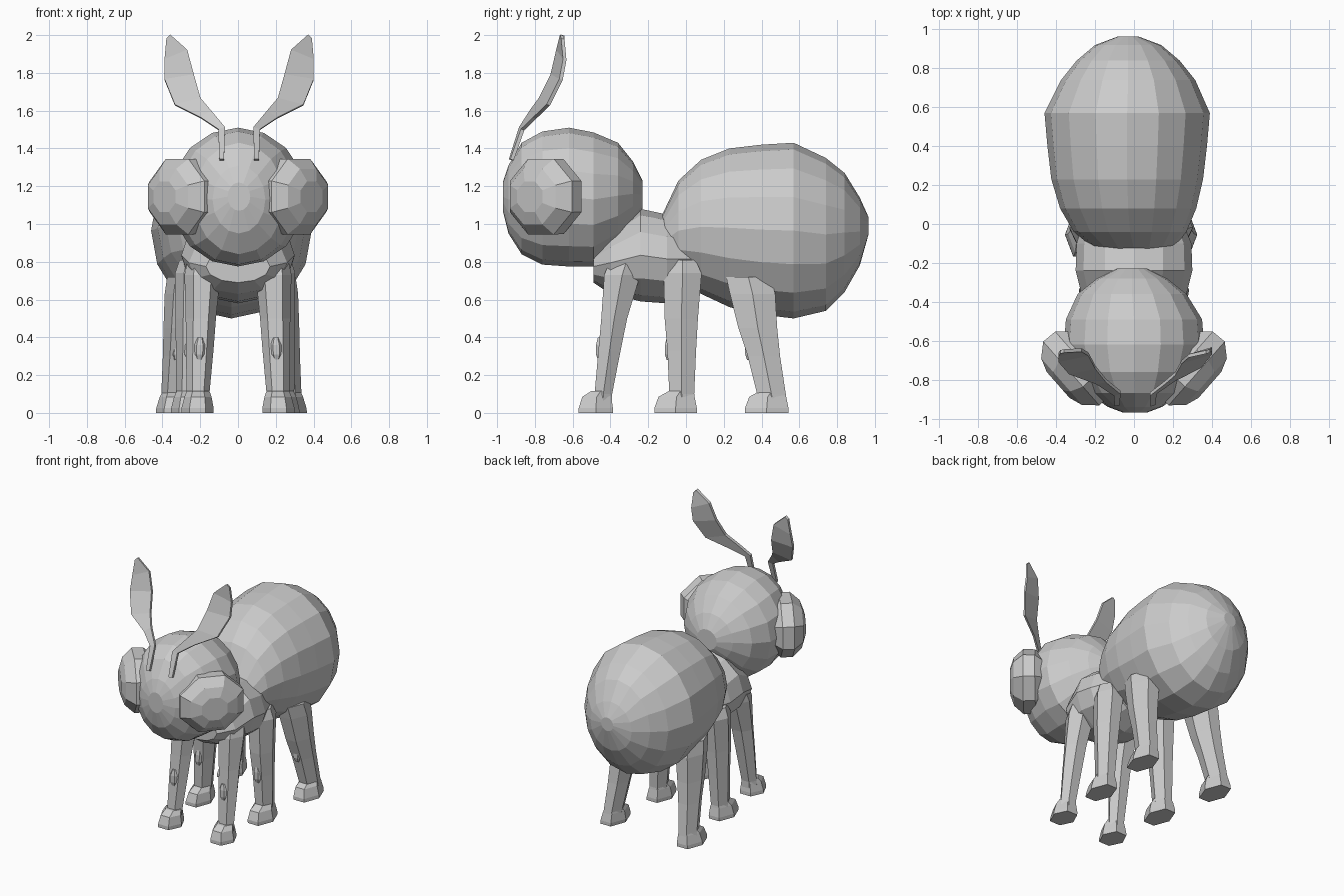
import bpy, bmesh, math
from mathutils import Vector as V

SIDES = (("left", -1), ("right", 1))


def loft(name, rings):
    """Skin a list of equal-length point rings and cap both ends, flat shaded."""
    bm = bmesh.new()
    vs = [[bm.verts.new(p) for p in r] for r in rings]
    n = len(vs[0])
    for a, b in zip(vs, vs[1:]):
        for i in range(n):
            j = (i + 1) % n
            bm.faces.new((a[i], a[j], b[j], b[i]))
    bm.faces.new(vs[0][::-1])
    bm.faces.new(vs[-1])
    bmesh.ops.recalc_face_normals(bm, faces=bm.faces)
    me = bpy.data.meshes.new(name)
    bm.to_mesh(me)
    bm.free()
    ob = bpy.data.objects.new(name, me)
    bpy.context.collection.objects.link(ob)
    return ob


def ring(c, u, v, n, phase=0.0):
    c, u, v = V(c), V(u), V(v)
    angs = [2 * math.pi * (i + phase) / n for i in range(n)]
    return [c + u * math.cos(a) + v * math.sin(a) for a in angs]


def body(name, stations, n=16):
    """Loft along y; station = (y, centre x, half width, z low, z high)."""
    loft(name, [ring((cx, y, (z0 + z1) / 2), (w, 0, 0), (0, 0, (z1 - z0) / 2), n)
                for y, cx, w, z0, z1 in stations])


# Abdomen
body("abdomen", [
    (-0.13, 0.00, 0.20, 0.76, 1.04), (-0.04, -0.02, 0.29, 0.70, 1.23),
    (0.08, -0.03, 0.35, 0.63, 1.34), (0.23, -0.035, 0.39, 0.56, 1.40),
    (0.40, -0.035, 0.41, 0.52, 1.42), (0.57, -0.035, 0.425, 0.50, 1.43),
    (0.74, -0.03, 0.345, 0.54, 1.35), (0.84, -0.03, 0.265, 0.64, 1.27),
    (0.92, -0.03, 0.17, 0.78, 1.14), (0.965, -0.03, 0.05, 0.94, 1.04)])

# Thorax
body("thorax", [
    (-0.49, 0, 0.17, 0.69, 0.86), (-0.40, 0, 0.26, 0.63, 0.96),
    (-0.24, 0, 0.30, 0.59, 1.08), (-0.10, 0, 0.295, 0.58, 1.05),
    (0.06, -0.01, 0.24, 0.63, 1.00)], 12)

# Head
body("head", [
    (-0.97, 0.005, 0.06, 1.07, 1.22), (-0.94, 0.005, 0.14, 0.95, 1.31),
    (-0.87, 0.005, 0.24, 0.84, 1.43), (-0.76, 0, 0.32, 0.785, 1.49),
    (-0.62, 0, 0.36, 0.775, 1.51), (-0.49, 0, 0.35, 0.775, 1.485),
    (-0.36, -0.01, 0.28, 0.87, 1.43), (-0.28, -0.01, 0.18, 0.99, 1.33),
    (-0.23, -0.01, 0.08, 1.08, 1.23)])

# Eyes: octagonal domes facing outward and forward
for side, s in SIDES:
    n, t = V((s * 0.75, -0.66, 0)), V((s * 0.66, 0.75, 0))
    c = V((s * 0.285, -0.735, 1.145))
    loft("eye_" + side, [
        ring(c + n * d, t * r * 1.2, V((0, 0, r * 1.1)), 8, 0.5)
        for d, r in ((-0.10, 0.14), (-0.03, 0.195), (0.05, 0.197), (0.115, 0.145), (0.14, 0.08))])

# Antennae: thin leaf blades; station = y, inner x, inner z, outer x, outer z
blade = [
    (-0.925, 0.08, 1.34, 0.105, 1.34), (-0.87, 0.075, 1.51, 0.11, 1.50),
    (-0.81, 0.15, 1.60, 0.20, 1.56), (-0.75, 0.205, 1.665, 0.34, 1.63),
    (-0.685, 0.24, 1.79, 0.395, 1.765), (-0.66, 0.275, 1.92, 0.395, 1.87),
    (-0.655, 0.365, 2.0, 0.385, 1.98)]
for side, s in SIDES:
    tilt = 0.3 if s > 0 else -0.2
    t = V((0, 0.009, -0.003))
    rings = []
    for y, xi, zi, xo, zo in blade:
        h = (xo - xi) / 2 * tilt
        a, b = V((0.006 + s * xi, y - h, zi)), V((0.006 + s * xo, y + h, zo))
        rings.append([a - t, b - t, b + t, a + t])
    loft("antenna_" + side, rings)

# Legs: centre x, x offset at hip and foot, (z, front y, back y, half width)
legs = {
    "front": (0.0, 0.185, 0.215, [(0.82, -0.40, -0.22, 0.08), (0.73, -0.435, -0.24, 0.095),
              (0.50, -0.45, -0.31, 0.08), (0.33, -0.465, -0.345, 0.073),
              (0.10, -0.485, -0.39, 0.06), (0.03, -0.49, -0.39, 0.06)]),
    "middle": (-0.015, 0.22, 0.255, [(0.81, -0.09, 0.05, 0.075), (0.74, -0.12, 0.085, 0.095),
               (0.50, -0.115, 0.065, 0.083), (0.33, -0.10, 0.055, 0.073),
               (0.10, -0.09, 0.045, 0.062), (0.03, -0.09, 0.055, 0.062)]),
    "rear": (-0.035, 0.25, 0.315, [(0.72, 0.21, 0.45, 0.09), (0.63, 0.23, 0.475, 0.095),
             (0.45, 0.275, 0.485, 0.085), (0.30, 0.325, 0.50, 0.075),
             (0.10, 0.375, 0.53, 0.065), (0.03, 0.39, 0.54, 0.065)]),
}
for pair, (cx, hip, foot, st) in legs.items():
    for side, s in SIDES:
        name = pair + "_" + side

        def hexa(z, y, w, d):
            x = cx + s * (foot + (hip - foot) * z / st[0][0])
            return ring((x, y, z), (w, 0, 0), (0, d * 1.13, 0), 6)

        loft("leg_" + name, [hexa(z, (y0 + y1) / 2, w, (y1 - y0) / 2) for z, y0, y1, w in st])

        # Foot: hexagonal shoe reaching forward
        front, back = st[-1][1] - 0.08, st[-1][2] + 0.005
        mid, half = (front + back) / 2, (back - front) / 2
        loft("foot_" + name, [
            hexa(z, mid + dy, w, half * f)
            for z, w, f, dy in ((0, 0.085, 1, 0), (0.025, 0.085, 1, 0),
                                (0.085, 0.072, 0.85, 0.005), (0.115, 0.06, 0.55, 0.025))])

        # Small spur on the shin
        loft("spur_" + name, [
            hexa(z, st[3][1] + dy, w, 0.022)
            for z, w, dy in ((0.28, 0.018, 0.02), (0.31, 0.033, 0.01),
                             (0.36, 0.033, 0.01), (0.40, 0.018, 0.02))])
